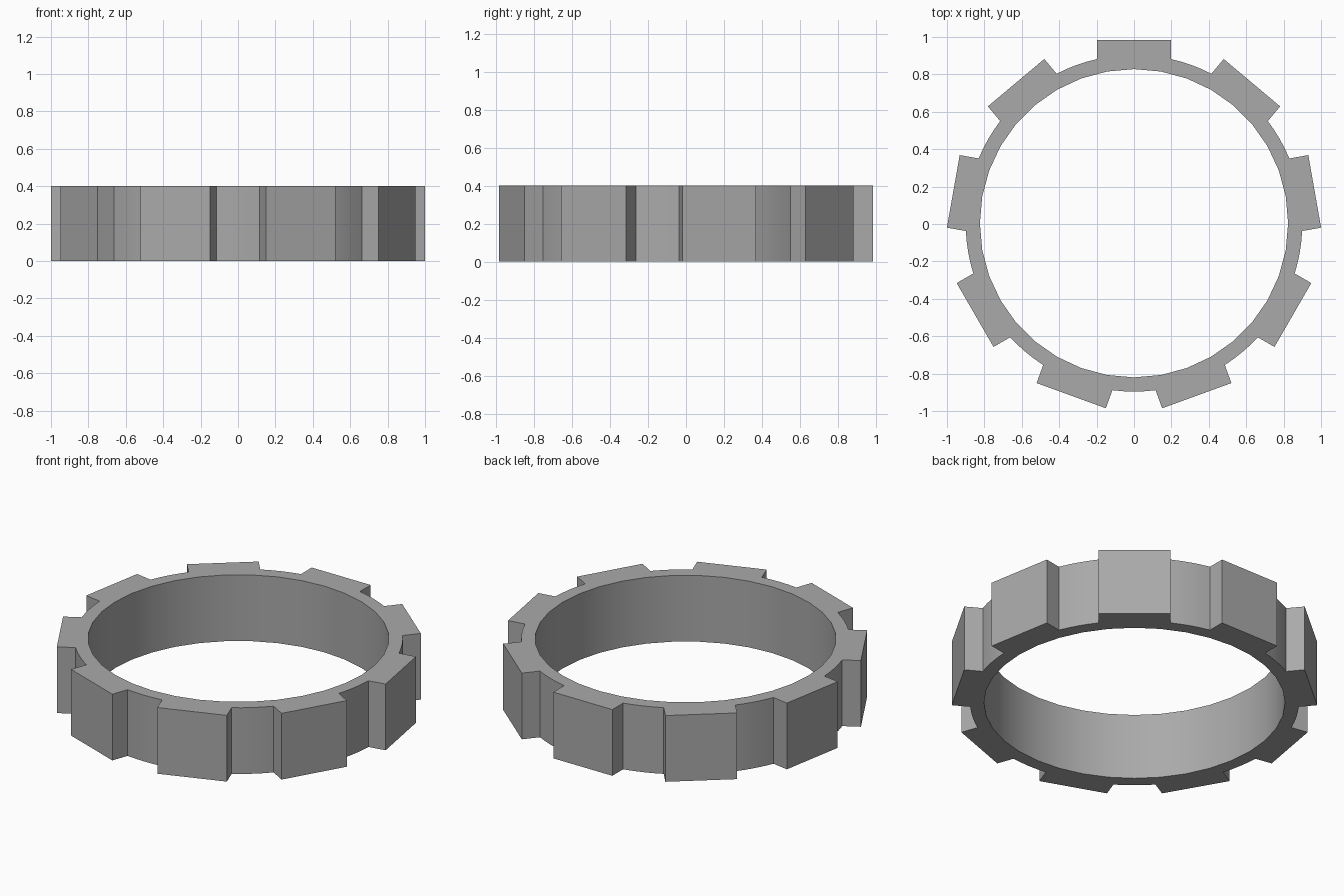
import bpy, bmesh
from math import sin, cos, asin, radians, tau, pi
from mathutils import Vector, Matrix

if "Cube" in bpy.data.objects:
    bpy.data.objects.remove(bpy.data.objects["Cube"], do_unlink=True)

TEETH, HEIGHT = 9, 0.4
R_IN, R_OUT = 0.824, 0.9
TOOTH_DIST, TOOTH_HALF = 0.981, 0.197
CENTRE_Y = 0.004
GAP_STEPS, INNER_SIDES = 4, 36

grey = bpy.data.materials.new("plain_grey")
grey.use_nodes = True
colour = (0.4, 0.4, 0.4, 1)
grey.diffuse_color = colour
grey.node_tree.nodes["Principled BSDF"].inputs["Base Color"].default_value = colour


def polar(r, a):
    return Vector((r * cos(a), r * sin(a), 0))


# Outer outline: a flat-faced tooth followed by a round gap, repeated
root_angle = asin(TOOTH_HALF / R_OUT)
pitch = tau / TEETH
outline = []
for i in range(TEETH):
    a = pi / 2 + i * pitch
    turn = Matrix.Rotation(a, 3, 'Z')
    outline += [turn @ Vector((TOOTH_DIST, s * TOOTH_HALF, 0)) for s in (-1, 1)]
    gap = pitch - 2 * root_angle
    outline += [polar(R_OUT, a + root_angle + gap * k / GAP_STEPS)
                for k in range(GAP_STEPS + 1)]

# Round bore
bore = [polar(R_IN, pi / 2 + tau * k / INNER_SIDES) for k in range(INNER_SIDES)]

# Fill between the two outlines and extrude upward
bm = bmesh.new()
edges = []
for loop in (outline, bore):
    verts = [bm.verts.new(p + Vector((0, CENTRE_Y, 0))) for p in loop]
    edges += [bm.edges.new((v, verts[(k + 1) % len(verts)])) for k, v in enumerate(verts)]
bmesh.ops.triangle_fill(bm, edges=edges, use_beauty=True)
extruded = bmesh.ops.extrude_face_region(bm, geom=bm.faces[:], use_keep_orig=True)
top = [g for g in extruded["geom"] if isinstance(g, bmesh.types.BMVert)]
bmesh.ops.translate(bm, verts=top, vec=(0, 0, HEIGHT))
bmesh.ops.recalc_face_normals(bm, faces=bm.faces[:])

mesh = bpy.data.meshes.new("toothed_ring")
bm.to_mesh(mesh)
bm.free()
mesh.materials.append(grey)
ring = bpy.data.objects.new("toothed_ring", mesh)
bpy.context.collection.objects.link(ring)

# Smooth the round walls, keep tooth corners crisp
bpy.ops.object.select_all(action='DESELECT')
ring.select_set(True)
bpy.context.view_layer.objects.active = ring
bpy.ops.object.shade_smooth_by_angle(angle=radians(25))
